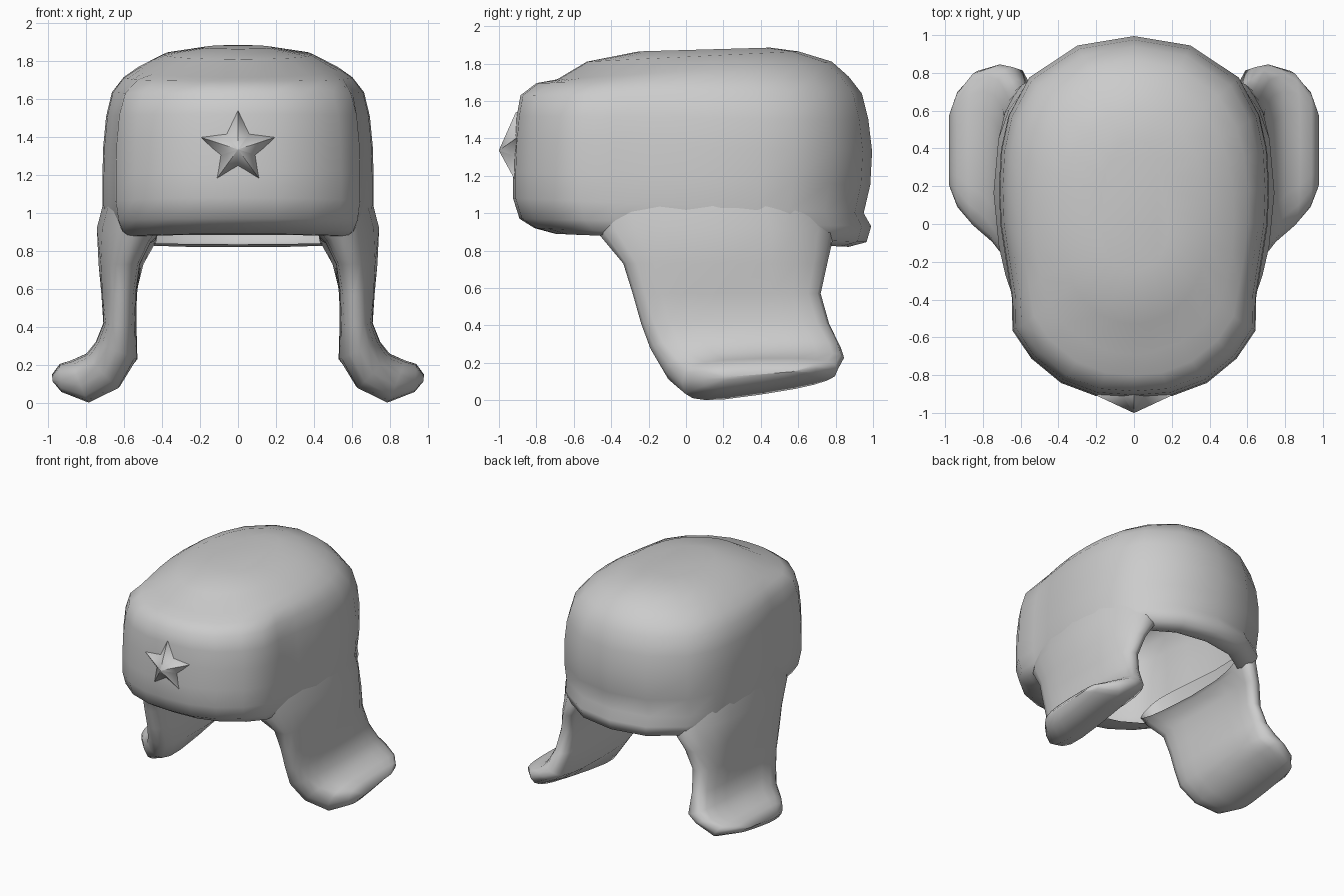
import bpy, bmesh, math

if "Cube" in bpy.data.objects:
    bpy.data.objects.remove(bpy.data.objects["Cube"])

felt = bpy.data.materials.new("grey_felt")
felt.diffuse_color = (0.6, 0.6, 0.6, 1)
felt.use_nodes = True
felt.node_tree.nodes["Principled BSDF"].inputs["Base Color"].default_value = felt.diffuse_color


def make_object(name, rings, angle=60, cap_start=False):
    """Skin a list of closed rings; the end is capped, the start may stay open."""
    bm = bmesh.new()
    rows = [[bm.verts.new(p) for p in r] for r in rings]
    n = len(rows[0])
    for a, b in zip(rows, rows[1:]):
        for i in range(n):
            j = (i + 1) % n
            bm.faces.new((a[i], a[j], b[j], b[i]))
    bm.faces.new(rows[-1])
    if cap_start:
        bm.faces.new(rows[0][::-1])
    bmesh.ops.recalc_face_normals(bm, faces=bm.faces)
    me = bpy.data.meshes.new(name)
    bm.to_mesh(me)
    bm.free()
    me.materials.append(felt)
    ob = bpy.data.objects.new(name, me)
    bpy.context.collection.objects.link(ob)
    bpy.ops.object.select_all(action='DESELECT')
    ob.select_set(True)
    bpy.context.view_layer.objects.active = ob
    bpy.ops.object.shade_smooth_by_angle(angle=math.radians(angle))
    return ob


def spow(v, e):
    return math.copysign(abs(v) ** (2 / e), v)


# Half outline of the hat from front to back, with a waist behind the panel
outline = [(0, -1), (.28, -.985), (.54, -.91), (.76, -.77), (.90, -.61),
           (.905, -.42), (.95, -.2), (.99, 0), (1, .2), (.985, .4),
           (.93, .58), (.78, .78), (.42, .95), (0, 1)]


def width_at(y):
    """Outline width at a depth, by linear interpolation."""
    for (xa, ya), (xb, yb) in zip(outline, outline[1:]):
        if ya <= y <= yb:
            return xa + (xb - xa) * (y - ya) / (yb - ya)
    return 0


def hat_ring(w, yf, yb, zf, zb, soft=0):
    """Ring of the hat; soft turns the outline into a plain oval."""
    half = []
    for x, y in outline:
        x = x + (math.sqrt(max(0, 1 - abs(y) ** 2.4)) - x) * soft
        yy = y * (yb if y > 0 else -yf)
        half.append((x * w, yy, zf + (zb - zf) * (yy - yf) / (yb - yf)))
    return half + [(-x, y, z) for x, y, z in half[-2:0:-1]]


# Crown with the turned-up front panel, open underneath, from rim to top
crown = [
    (.60, -.60, .83, .885, .835), (.64, -.70, .87, .89, .82),
    (.675, -.81, .965, .92, .845), (.70, -.89, .99, .97, .93),
    (.715, -.925, .95, 1.08, 1.0), (.715, -.925, .985, 1.22, 1.15),
    (.71, -.918, .995, 1.38, 1.33), (.695, -.905, .975, 1.52, 1.50),
    (.665, -.885, .94, 1.63, 1.64, .1), (.605, -.80, .87, 1.695, 1.73, .4),
    (.53, -.69, .78, 1.715, 1.81, .8), (.39, -.53, .60, 1.81, 1.865, 1),
    (.18, -.25, .45, 1.865, 1.885, 1)]
make_object("crown", [hat_ring(*r) for r in crown])

# Ear flaps: inner edge (x, z), outer edge (x, z), front and back reach
flap = [
    (.45, .85, .685, 1.16, -.50, .74), (.475, .84, .745, .92, -.46, .79),
    (.52, .73, .735, .73, -.335, .755),
    (.535, .57, .72, .57, -.285, .72), (.535, .40, .71, .42, -.24, .765),
    (.53, .23, .75, .32, -.19, .83), (.62, .06, .80, .25, -.11, .845),
    (.78, -.03, .88, .215, -.02, .81), (.93, .02, .94, .195, .09, .70),
    (.975, .07, .98, .14, .20, .58)]


def flap_ring(side, xi, zi, xo, zo, y0, y1, n=20):
    """Flap section; high sections bend round the head like the hat outline."""
    bend = min(1, max(0, (zo - .4) / .5))
    pts = []
    for i in range(n):
        t = 2 * math.pi * i / n
        y = (y0 + y1) / 2 + (y1 - y0) / 2 * spow(math.cos(t), 3)
        k = .5 + .5 * spow(math.sin(t), 3)
        lift = max(0, y) * (.15 * (1 - k) + .02 * k) if zi < .2 else 0
        x = (xi + (xo - xi) * k) * (1 + bend * (width_at(y) - 1))
        pts.append((side * x, y, zi + (zo - zi) * k + lift))
    return pts


for side, label in ((-1, "left"), (1, "right")):
    make_object(label + "_ear_flap", [flap_ring(side, *r) for r in flap])


# Raised star badge with a pointed middle
def star_ring(scale, y):
    pts = []
    for i in range(10):
        a = math.pi / 2 + i * math.pi / 5
        r = scale * (.205 if i % 2 == 0 else .1)
        pts.append((r * math.cos(a), y, 1.335 + r * math.sin(a)))
    return pts


make_object("star_badge", [star_ring(1, -.88), star_ring(1, -.91),
                           star_ring(.01, -1.0)], angle=75, cap_start=True)
